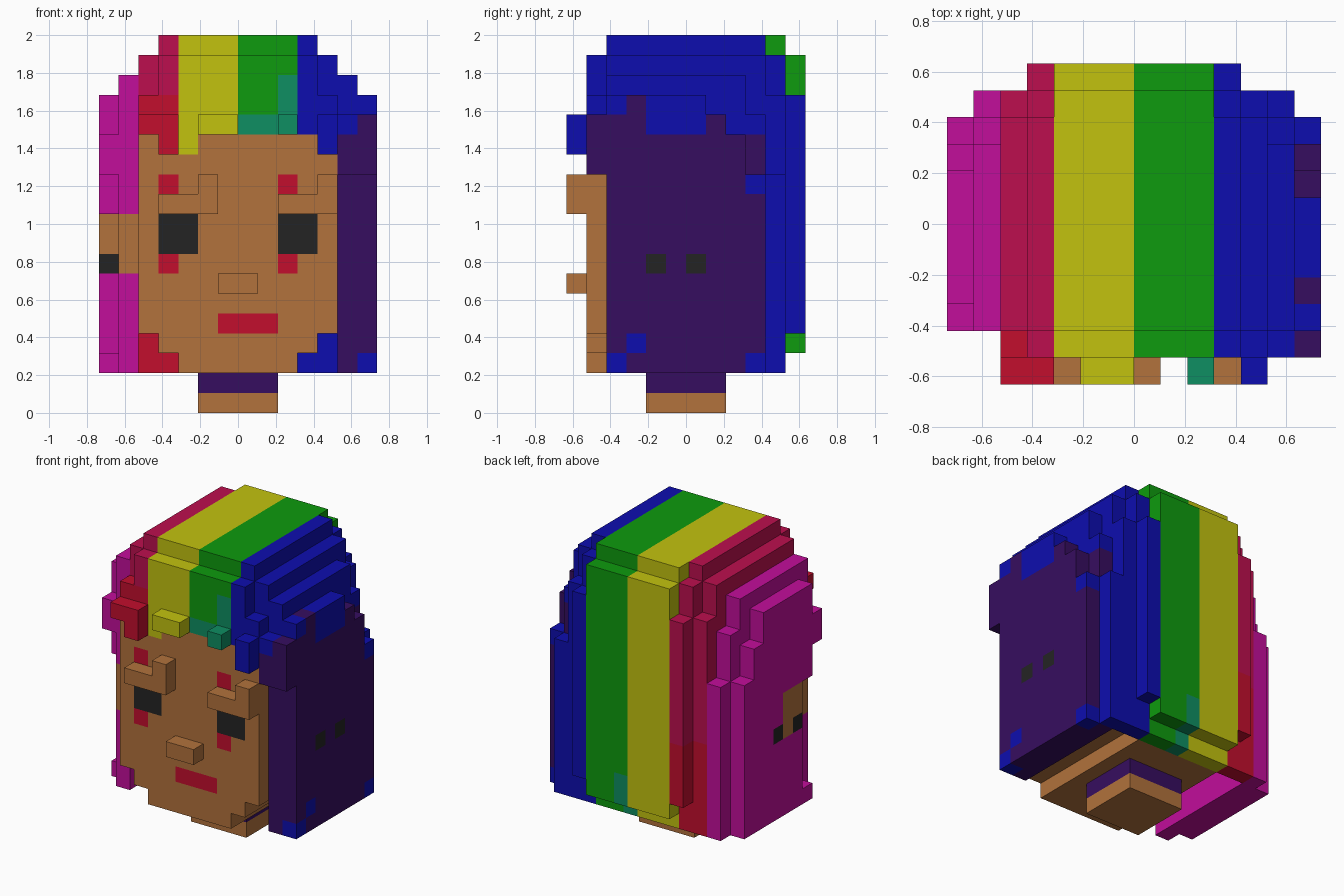
import bpy, bmesh
from mathutils import Vector

cube = bpy.data.objects.get("Cube")
if cube:
    bpy.data.objects.remove(cube, do_unlink=True)

V = 2 / 19  # block size
COLOURS = {
    "tan": (178, 114, 60), "black": (36, 36, 36), "red": (194, 14, 45),
    "crimson": (188, 15, 78), "magenta": (194, 14, 155), "yellow": (194, 194, 15),
    "green": (14, 155, 14), "teal": (14, 142, 98), "blue": (13, 13, 175),
    "purple": (54, 13, 96),
}
NAMES = list(COLOURS)


def linear(c):
    c /= 255
    return ((c + 0.055) / 1.055) ** 2.4 if c > 0.04 else c / 12.92


def make_material(name):
    rgba = [linear(c) for c in COLOURS[name]] + [1]
    m = bpy.data.materials.new(name)
    m.use_nodes = True
    m.diffuse_color = rgba
    bsdf = m.node_tree.nodes["Principled BSDF"]
    bsdf.inputs["Base Color"].default_value = rgba
    bsdf.inputs["Roughness"].default_value = 0.9
    return m


MATS = [make_material(n) for n in NAMES]
cells = {}


def stripe(x, y, z):
    """Hair colour from the position across the head."""
    if x < -5:
        return "magenta"
    if x < -3:
        return "red" if (y < -4 and z < 16) or z < 8 else "crimson"
    return "yellow" if x < 0 else "green" if x < 3 else "blue"


def fill(part, xs, ys, zs, colour=stripe):
    """Fill a box of blocks; later boxes replace earlier ones."""
    for x in range(*xs):
        for y in range(*ys):
            for z in range(*zs):
                cells[x, y, z] = (part, colour(x, y, z) if callable(colour) else colour)


def paint(xs, ys, zs, colour):
    """Recolour existing blocks without changing the shape."""
    for c in cells:
        if all(r[0] <= v < r[1] for v, r in zip(c, (xs, ys, zs))):
            cells[c] = (cells[c][0], colour)


# neck
fill("neck", (-2, 2), (-2, 2), (0, 1), "tan")
fill("neck", (-2, 2), (-2, 2), (1, 2), "purple")

# head with a stepped jaw
fill("head", (-5, 5), (-5, 4), (4, 14), "tan")
fill("head", (-4, 4), (-5, 4), (3, 4), "tan")
fill("head", (-3, 3), (-5, 4), (2, 3), "tan")

# hair over the crown and down the back
fill("hair", (-3, 3), (-4, 5), (14, 19))
fill("hair", (-3, 3), (-5, 6), (14, 18))
fill("hair", (-3, 3), (4, 6), (3, 18))
fill("hair", (-5, 5), (4, 5), (2, 16))
for s in (1, -1):
    def side(a, b, ys, zs):
        fill("hair", (a, b) if s > 0 else (-b, -a), ys, zs)
    front = -5 if s > 0 else -4
    side(3, 4, (-4, 4), (14, 19))
    side(3, 4, (-5, 5), (14, 18))
    side(3, 4, (5, 6), (4, 16))
    side(4, 5, (-4, 4), (14, 18))
    side(4, 5, (-5, 5), (14, 16))
    side(5, 6, (-4, 3), (14, 17))
    side(5, 6, (front, 4), (12, 15))
    side(5, 6, (-4, 4), (2, 12))
    side(5, 6, (4, 5), (2, 12))

# outer hair panel on the left
fill("left_hair_panel", (6, 7), (-4, 1), (2, 16), "purple")
fill("left_hair_panel", (6, 7), (1, 2), (2, 15), "purple")
fill("left_hair_panel", (6, 7), (2, 3), (2, 14), "purple")
fill("left_hair_panel", (6, 7), (3, 4), (2, 12), "purple")
fill("left_hair_panel", (6, 7), (-5, -4), (12, 15), "purple")
paint((5, 6), (-5, 4), (2, 14), "purple")
for ys, zs in (((-4, -3), (15, 16)), ((-2, 1), (14, 16)), ((-4, -3), (2, 3)),
               ((3, 4), (2, 3)), ((-3, -2), (3, 4)), ((3, 4), (11, 12))):
    paint((6, 7), ys, zs, "blue")

# outer hair panel on the right, cut away in front of the ear
fill("right_hair_panel", (-7, -6), (-4, -3), (12, 14))
fill("right_hair_panel", (-7, -6), (-3, 2), (10, 16))
fill("right_hair_panel", (-7, -6), (2, 3), (3, 14))
fill("right_hair_panel", (-7, -6), (3, 4), (3, 12))
fill("right_hair_panel", (-7, -6), (-2, 2), (3, 10))
fill("right_hair_panel", (-7, -6), (-3, 4), (2, 3))
fill("right_ear", (-7, -6), (-2, 0), (7, 10), "tan")
fill("right_ear", (-6, -5), (-4, 0), (7, 10), "tan")

# ear studs
for x in (-7, 6):
    for y in (-2, 0):
        paint((x, x + 1), (y, y + 1), (7, 8), "black")

# fringe
fill("fringe", (-3, -2), (-5, -4), (13, 14), "yellow")
fill("fringe", (4, 5), (-5, -4), (13, 14), "blue")
fill("fringe", (-5, -3), (-6, -5), (14, 15), "red")
fill("fringe", (-4, -3), (-6, -5), (13, 14), "red")
fill("fringe", (-2, 0), (-6, -5), (14, 15), "yellow")
fill("fringe", (2, 3), (-6, -5), (14, 15), "teal")
fill("fringe", (4, 5), (-6, -5), (13, 15), "blue")
paint((0, 3), (-5, -4), (14, 15), "teal")
paint((2, 3), (-5, -4), (15, 17), "teal")
paint((0, 1), (4, 6), (2, 5), "teal")

# face: eyes, marks, mouth, nose and brows
for x in (-4, 2):
    paint((x, x + 2), (-5, -4), (8, 10), "black")
    for z in (7, 11):
        paint((x, x + 1), (-5, -4), (z, z + 1), "red")
    fill("brows", (x, x + 3), (-6, -5), (10, 11), "tan")
    fill("brows", (x + 2, x + 3), (-6, -5), (11, 12), "tan")
paint((-1, 2), (-5, -4), (4, 5), "red")
fill("nose", (-1, 1), (-6, -5), (6, 7), "tan")

# turn each part's exposed block sides into a mesh
AXES = [(Vector(a), Vector(b), Vector(a).cross(Vector(b)))
        for a, b in (((1, 0, 0), (0, 1, 0)), ((0, 1, 0), (0, 0, 1)), ((0, 0, 1), (1, 0, 0)))]


def build(part):
    bm = bmesh.new()
    used = []
    for c, (owner, colour) in cells.items():
        if owner != part:
            continue
        if colour not in used:
            used.append(colour)
        mid = Vector(c) + Vector((0.5, 0.5, 0.5))
        for u, v, n in AXES:
            for s in (1, -1):
                if tuple(int(a + s * b) for a, b in zip(c, n)) in cells:
                    continue
                ring = [(-1, -1), (1, -1), (1, 1), (-1, 1)][::s]
                face = bm.faces.new([bm.verts.new((mid + s * n / 2 + u * i / 2 + v * j / 2) * V)
                                     for i, j in ring])
                face.material_index = used.index(colour)
    bmesh.ops.remove_doubles(bm, verts=bm.verts[:], dist=0.001)
    bmesh.ops.dissolve_limit(bm, angle_limit=0.01, verts=bm.verts[:], edges=bm.edges[:],
                             delimit={'MATERIAL'})
    mesh = bpy.data.meshes.new(part)
    bm.to_mesh(mesh)
    bm.free()
    for colour in used:
        mesh.materials.append(MATS[NAMES.index(colour)])
    bpy.context.collection.objects.link(bpy.data.objects.new(part, mesh))


for part in sorted({owner for owner, _ in cells.values()}):
    build(part)
